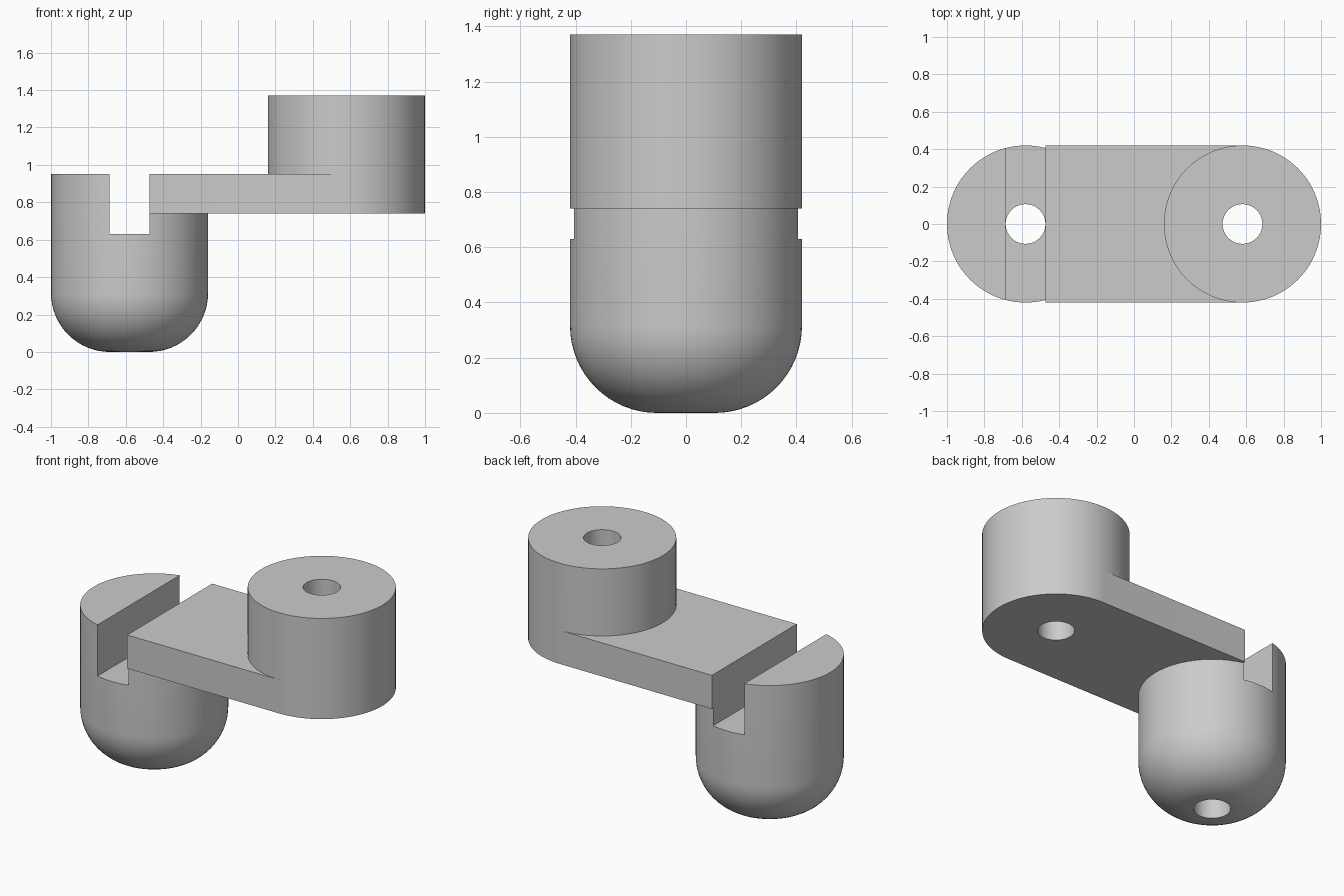
import bpy, bmesh, math

if "Cube" in bpy.data.objects:
    bpy.data.objects.remove(bpy.data.objects["Cube"], do_unlink=True)

RADIUS, HOLE, OFFSET = 0.42, 0.106, 0.58
PLATE_LOW, PLATE_TOP, BOSS_TOP = 0.74, 0.95, 1.37
SLOT_LEFT, SLOT_RIGHT, SLOT_FLOOR = -0.688, -0.473, 0.63
SEGMENTS = 96

grey = bpy.data.materials.new("light_grey")
grey.use_nodes = True
colour = (0.6, 0.6, 0.6, 1)
grey.diffuse_color = colour
grey.node_tree.nodes["Principled BSDF"].inputs["Base Color"].default_value = colour


def finish(name, bm):
    bmesh.ops.recalc_face_normals(bm, faces=bm.faces)
    mesh = bpy.data.meshes.new(name)
    bm.to_mesh(mesh)
    bm.free()
    mesh.materials.append(grey)
    obj = bpy.data.objects.new(name, mesh)
    bpy.context.collection.objects.link(obj)
    return obj


def lathe(name, profile, x):
    """Spin a closed (radius, z) profile around a vertical axis at x."""
    bm = bmesh.new()
    verts = [bm.verts.new((r, 0, z)) for r, z in profile]
    edges = [bm.edges.new(pair) for pair in zip(verts, verts[1:])]
    bmesh.ops.spin(bm, geom=verts + edges, cent=(0, 0, 0), axis=(0, 0, 1),
                   angle=math.tau, steps=SEGMENTS, use_duplicate=False)
    bmesh.ops.remove_doubles(bm, verts=bm.verts, dist=0.0001)
    bmesh.ops.translate(bm, vec=(x, 0, 0), verts=bm.verts)
    return finish(name, bm)


def cylinder(name, r, low, high, x):
    return lathe(name, [(0, low), (r, low), (r, high), (0, high)], x)


def box(name, low, high):
    bm = bmesh.new()
    bmesh.ops.create_cube(bm, size=1)
    for v in bm.verts:
        v.co = [a + (c + 0.5) * (b - a) for c, a, b in zip(v.co, low, high)]
    return finish(name, bm)


def combine(target, other, operation):
    mod = target.modifiers.new(operation.lower(), 'BOOLEAN')
    mod.operation, mod.solver, mod.object = operation, 'EXACT', other
    other.hide_render = True
    bpy.context.view_layer.objects.active = target
    bpy.ops.object.modifier_apply(modifier=mod.name)
    bpy.data.objects.remove(other, do_unlink=True)


# Round-bottomed post
bend = RADIUS - 0.105
arc = [(0.105 + bend * math.sin(a), bend - bend * math.cos(a))
       for a in (i * math.pi / 32 for i in range(17))]
bracket = lathe("slotted_post_with_arm",
                [(0, 0)] + arc + [(RADIUS, PLATE_TOP), (0, PLATE_TOP)], -OFFSET)

# Flat arm and raised boss
combine(bracket, box("arm_plate", (-OFFSET, -RADIUS, PLATE_LOW),
                     (OFFSET, RADIUS, PLATE_TOP)), 'UNION')
combine(bracket, cylinder("boss", RADIUS, PLATE_LOW, BOSS_TOP, OFFSET), 'UNION')

# Slot across the post, then a bore through each end
combine(bracket, box("slot_cutter", (SLOT_LEFT, -1, SLOT_FLOOR),
                     (SLOT_RIGHT, 1, 2)), 'DIFFERENCE')
combine(bracket, cylinder("post_bore", HOLE, -0.2, 0.8, -OFFSET), 'DIFFERENCE')
combine(bracket, cylinder("boss_bore", HOLE, 0.5, 1.6, OFFSET), 'DIFFERENCE')

# Smooth curved walls, keep edges sharp
bpy.ops.object.select_all(action='DESELECT')
bracket.select_set(True)
bpy.context.view_layer.objects.active = bracket
bpy.ops.object.shade_smooth_by_angle(angle=math.radians(30))
